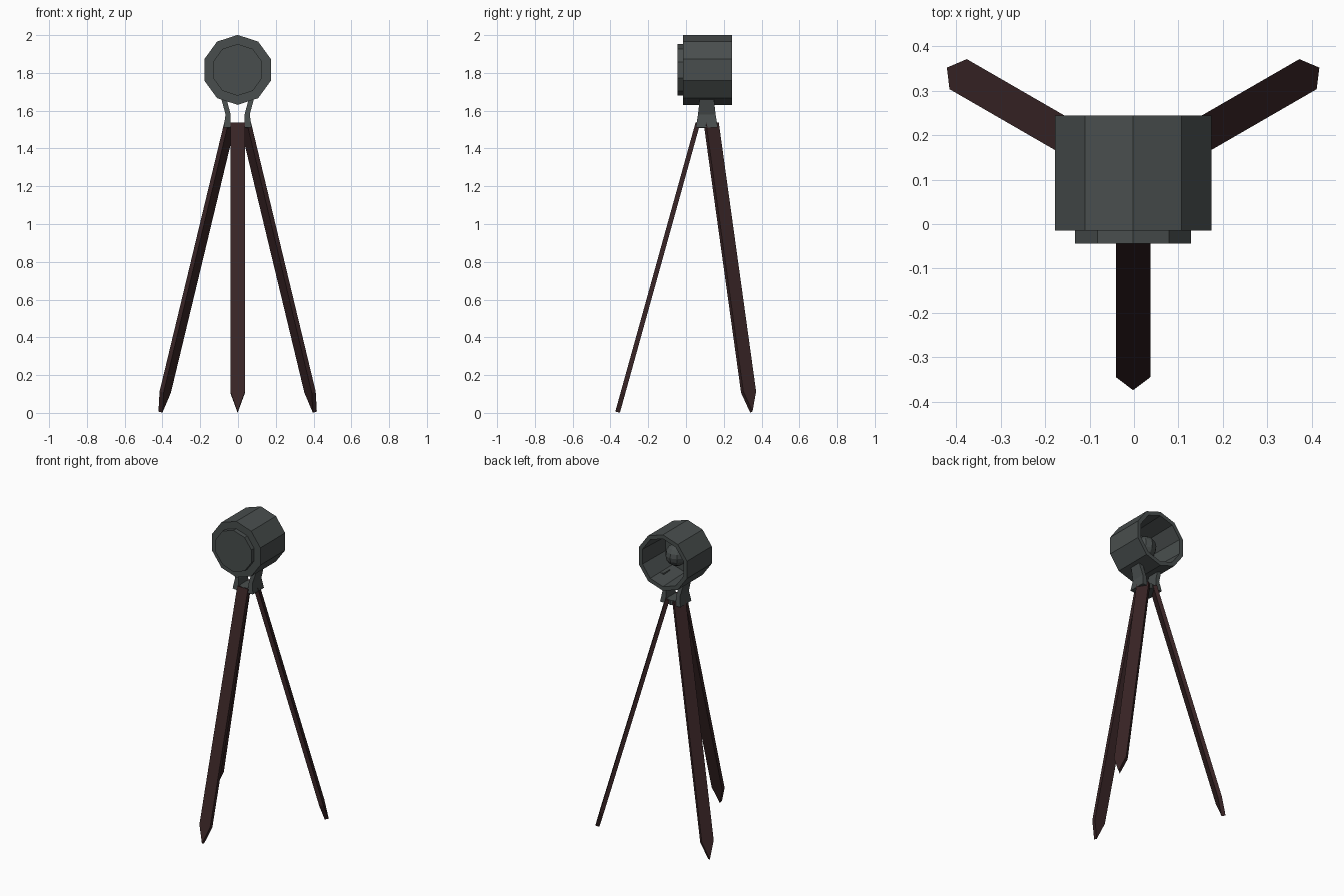
import bpy, bmesh, math
from mathutils import Vector, Matrix

if "Cube" in bpy.data.objects:
    bpy.data.objects.remove(bpy.data.objects["Cube"], do_unlink=True)

CX, HUB_Y, HEAD_Z = -0.002, 0.11, 1.816


def material(name, color):
    m = bpy.data.materials.new(name)
    m.use_nodes = True
    m.diffuse_color = color
    m.node_tree.nodes["Principled BSDF"].inputs["Base Color"].default_value = color
    return m


metal = material("dark grey metal", (0.066, 0.076, 0.075, 1))
wood = material("dark red wood", (0.04, 0.018, 0.019, 1))


def finish(name, bm, mat):
    bmesh.ops.recalc_face_normals(bm, faces=bm.faces)
    me = bpy.data.meshes.new(name)
    bm.to_mesh(me)
    bm.free()
    me.materials.append(mat)
    ob = bpy.data.objects.new(name, me)
    bpy.context.collection.objects.link(ob)
    return ob


def lathe(name, profile, sides, origin, axis, mat, turn=0.0):
    """Closed faceted shell from (radius, position along axis) pairs."""
    bm = bmesh.new()
    rings = []
    for r, h in profile:
        ring = []
        for i in range(sides):
            a = math.pi / 2 + turn + math.tau * i / sides
            u, v = r * math.cos(a), r * math.sin(a)
            p = Vector((u, h, v)) if axis == "Y" else Vector((u, v, h))
            ring.append(bm.verts.new(p + Vector(origin)))
        rings.append(ring)
    for a, b in zip(rings, rings[1:]):
        for i in range(sides):
            j = (i + 1) % sides
            bm.faces.new((a[i], a[j], b[j], b[i]))
    bm.faces.new(rings[0])
    bm.faces.new(rings[-1])
    return finish(name, bm, mat)


def slab(name, outline, place, thick, mat):
    """Flat outline extruded to both sides; place maps (u, v, w) to a point."""
    bm = bmesh.new()
    a, b = ([bm.verts.new(place(u, v, s * t)) for u, v, t in outline] for s in (-thick, thick))
    bm.faces.new(a)
    bm.faces.new(b)
    for i in range(len(a)):
        j = (i + 1) % len(a)
        bm.faces.new((a[i], a[j], b[j], b[i]))
    return finish(name, bm, mat)


# Lamp head: ten-sided drum, hollow and open at the back
lathe("lamp_head", [(0.185, -0.015), (0.185, 0.244), (0.158, 0.244), (0.150, 0.015)],
      10, (CX, 0, HEAD_Z), "Y", metal)
lathe("front_cap", [(0.137, -0.044), (0.137, -0.01)], 10, (CX, 0, HEAD_Z), "Y", metal)

# Bulb and its socket inside the drum
lathe("bulb_socket", [(0.04, 0.01), (0.035, 0.06)], 10, (CX, 0, HEAD_Z), "Y", metal)
bm = bmesh.new()
bmesh.ops.create_uvsphere(bm, u_segments=10, v_segments=8, radius=0.07,
                          matrix=Matrix.Translation((CX, 0.1, HEAD_Z)))
finish("bulb", bm, metal)

# Hub joining the legs
lathe("hub", [(0.056, 1.507), (0.056, 1.538)], 10, (CX, HUB_Y, 0), "Z", metal)

# Yoke arms, widening in depth towards the hub
arm = [(0.036, 1.51, 1.0), (0.074, 1.512, 1.0), (0.064, 1.58, 0.8), (0.094, 1.69, 0.6),
       (0.066, 1.69, 0.6), (0.037, 1.58, 0.8)]
for side, s in (("left", 1), ("right", -1)):
    slab("yoke_arm_" + side, arm,
         lambda u, v, w, s=s: (CX + s * u, HUB_Y + w, v), 0.058, metal)

# Three flat legs with pointed feet
foot, top = Vector((0.472, 0.004)), Vector((0.047, 1.535))
length = (top - foot).length
along = (top - foot).normalized()
normal = Vector((along.y, -along.x))
leg = [(0, 0, 1), (0.039, 0.11, 1), (0.039, length, 1), (-0.039, length, 1), (-0.039, 0.11, 1)]
for name, deg in (("front_leg", -90), ("back_left_leg", 30), ("back_right_leg", 150)):
    c, n = math.cos(math.radians(deg)), math.sin(math.radians(deg))

    def place(u, v, w, c=c, n=n):
        r, z = foot + along * v + normal * w
        return (CX + r * c - u * n, HUB_Y + r * n + u * c, z)

    slab(name, leg, place, 0.0125, wood)
